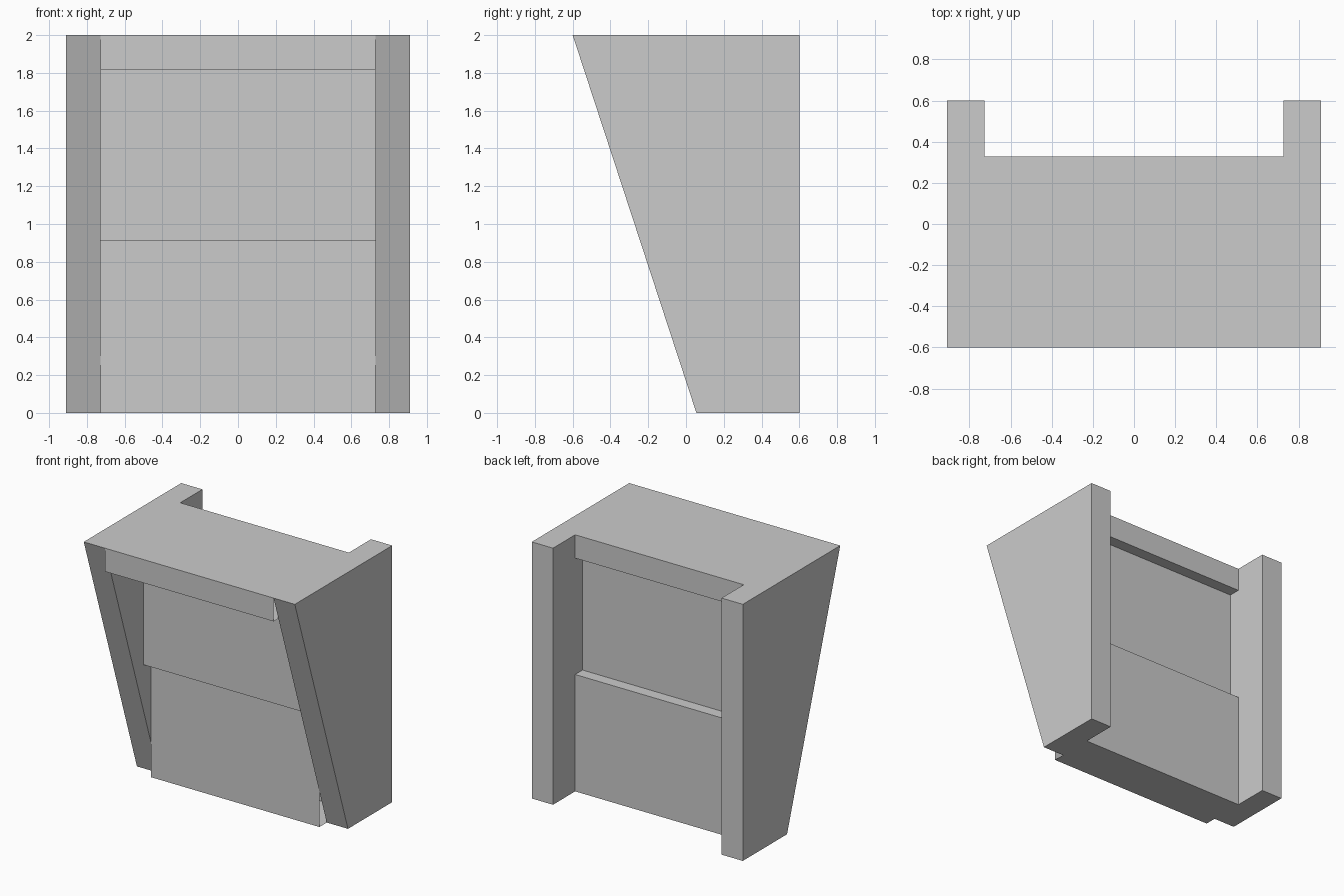
import bpy
import bmesh

default = bpy.data.objects.get("Cube")
if default:
    bpy.data.objects.remove(default, do_unlink=True)

# Single flat colour
grey = bpy.data.materials.new("light_grey")
grey.use_nodes = True
colour = (0.6, 0.6, 0.6, 1)
grey.diffuse_color = colour
grey.node_tree.nodes["Principled BSDF"].inputs["Base Color"].default_value = colour

HALF_WIDTH = 0.91
INNER = 0.727    # inner face of the side walls


def extrude_profile(name, profile, x0, x1, capped):
    """Sweep a (y, z) outline along x, with or without end caps."""
    bm = bmesh.new()
    near = [bm.verts.new((x0, y, z)) for y, z in profile]
    far = [bm.verts.new((x1, y, z)) for y, z in profile]
    n = len(profile)
    for i in range(n):
        j = (i + 1) % n
        bm.faces.new((near[i], near[j], far[j], far[i]))
    if capped:
        bm.faces.new(near[::-1])
        bm.faces.new(far)
    bmesh.ops.recalc_face_normals(bm, faces=bm.faces)
    mesh = bpy.data.meshes.new(name)
    bm.to_mesh(mesh)
    bm.free()
    mesh.materials.append(grey)
    obj = bpy.data.objects.new(name, mesh)
    bpy.context.collection.objects.link(obj)
    return obj


def cross_panel(name, y0, y1, z0, z1):
    """Panel spanning between the walls, open at its ends."""
    outline = [(y0, z0), (y1, z0), (y1, z1), (y0, z1)]
    return extrude_profile(name, outline, -INNER, INNER, capped=False)


# Tapered side walls with a slanted front edge
wall = [(0.055, 0), (0.6, 0), (0.6, 2), (-0.6, 2)]
extrude_profile("left_wall", wall, INNER, HALF_WIDTH, capped=True)
extrude_profile("right_wall", wall, -HALF_WIDTH, -INNER, capped=True)

# Top slab and the two stepped panels beneath it
cross_panel("top_slab", -0.6, 0.327, 1.818, 2)
cross_panel("upper_panel", -0.127, 0.236, 0.911, 1.818)
cross_panel("lower_panel", -0.036, 0.327, 0, 0.911)
